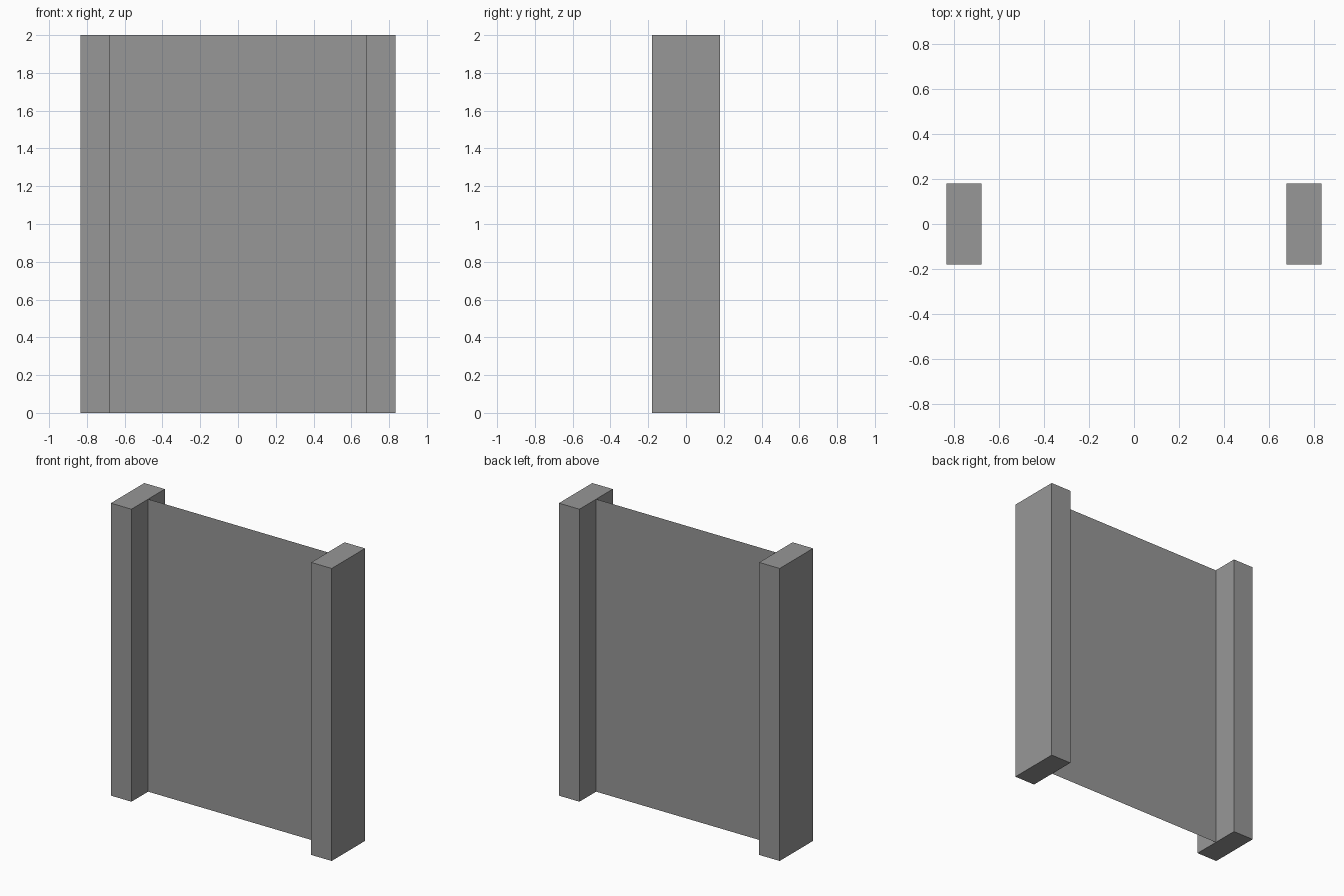
import bpy
import bmesh
from mathutils import Matrix, Vector

cube = bpy.data.objects.get("Cube")
if cube:
    bpy.data.objects.remove(cube, do_unlink=True)

HEIGHT = 2.0
OUTER, INNER = 0.835, 0.68   # post sides along x
DEPTH = 0.36

grey = bpy.data.materials.new("plain_grey")
grey.use_nodes = True
colour = (0.31, 0.31, 0.31, 1)
grey.diffuse_color = colour
grey.node_tree.nodes["Principled BSDF"].inputs["Base Color"].default_value = colour


def add_object(name, bm):
    mesh = bpy.data.meshes.new(name)
    bm.to_mesh(mesh)
    bm.free()
    mesh.materials.append(grey)
    obj = bpy.data.objects.new(name, mesh)
    bpy.context.collection.objects.link(obj)


# Side posts
for name, side in (("left_post", 1), ("right_post", -1)):
    bm = bmesh.new()
    centre = Vector((side * (OUTER + INNER) / 2, 0, HEIGHT / 2))
    size = Matrix.Diagonal((OUTER - INNER, DEPTH, HEIGHT, 1))
    bmesh.ops.create_cube(bm, size=1, matrix=Matrix.Translation(centre) @ size)
    add_object(name, bm)

# Thin single-sheet panel between the posts, facing the front
bm = bmesh.new()
corners = ((-INNER, 0), (INNER, 0), (INNER, HEIGHT), (-INNER, HEIGHT))
bm.faces.new([bm.verts.new((x, 0, z)) for x, z in corners])
add_object("panel", bm)
